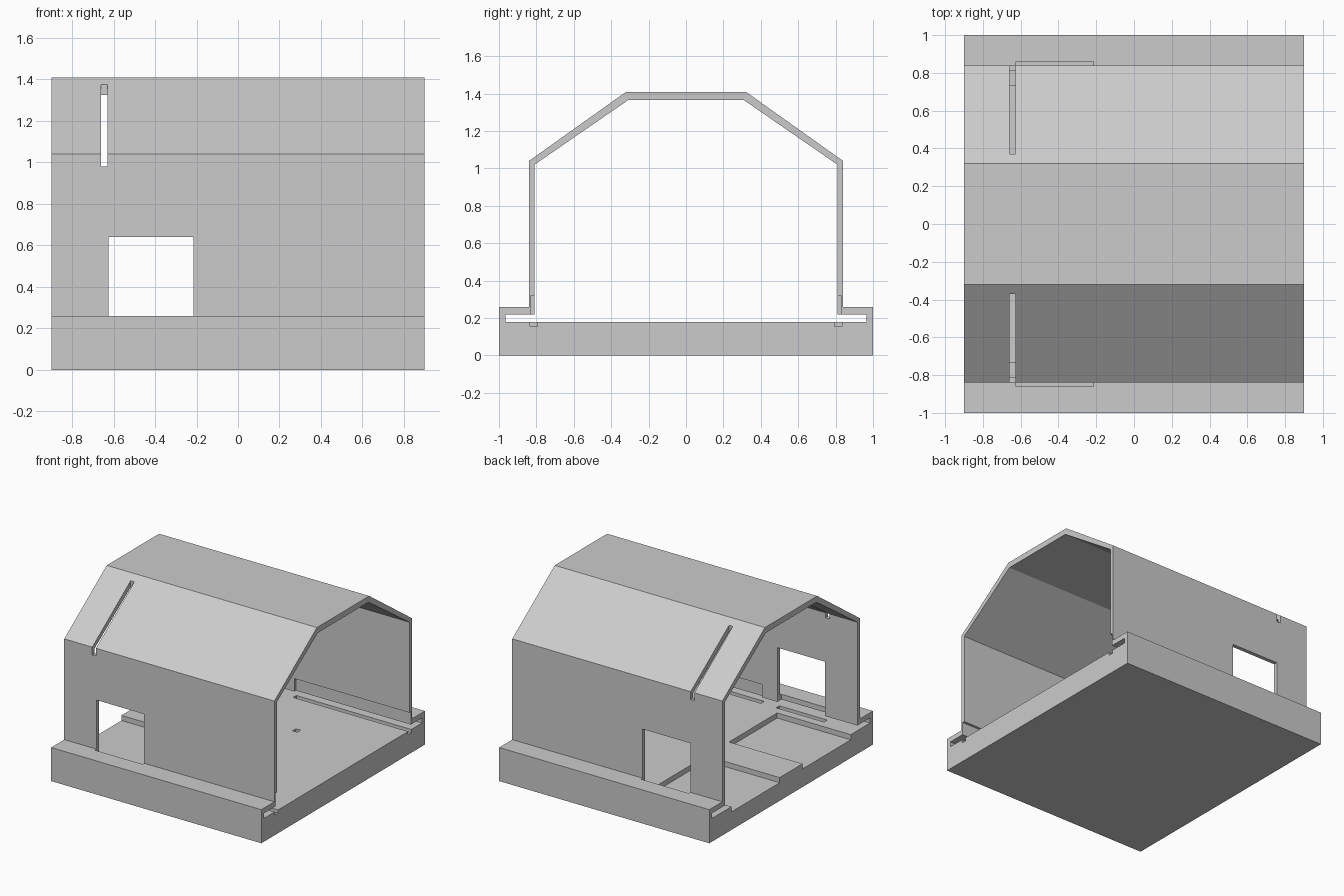
import bpy, bmesh
from mathutils import Vector

if "Cube" in bpy.data.objects:
    bpy.data.objects.remove(bpy.data.objects["Cube"])


def prism(name, half_profile, x0, x1):
    """Extrude a y-symmetric profile (right half, bottom to top) along x."""
    pts = half_profile + [(-y, z) for y, z in reversed(half_profile)]
    bm = bmesh.new()
    face = bm.faces.new([bm.verts.new((x0, y, z)) for y, z in pts])
    out = bmesh.ops.extrude_face_region(bm, geom=[face])
    moved = [g for g in out["geom"] if isinstance(g, bmesh.types.BMVert)]
    bmesh.ops.translate(bm, verts=moved, vec=Vector((x1 - x0, 0, 0)))
    bmesh.ops.recalc_face_normals(bm, faces=bm.faces)
    return make(name, bm)


def make(name, bm):
    mesh = bpy.data.meshes.new(name)
    bm.to_mesh(mesh)
    bm.free()
    ob = bpy.data.objects.new(name, mesh)
    bpy.context.collection.objects.link(ob)
    return ob


def box(name, x, y, z):
    bm = bmesh.new()
    bmesh.ops.create_cube(bm, size=1)
    for v in bm.verts:
        v.co = Vector([(r[0] + r[1]) / 2 + c * (r[1] - r[0])
                       for r, c in zip((x, y, z), v.co)])
    return make(name, bm)


def cut(target, cutter):
    """Subtract a cutter, bake the result and remove the helper."""
    cutter.hide_render = True
    mod = target.modifiers.new("cut", 'BOOLEAN')
    mod.operation = 'DIFFERENCE'
    mod.solver = 'EXACT'
    mod.object = cutter
    bpy.context.view_layer.objects.active = target
    bpy.ops.object.modifier_apply(modifier=mod.name)
    bpy.data.objects.remove(cutter)


# Body: base tray, rim, walls and gambrel roof
body = prism("house_body", [(1, 0), (1, .26), (.84, .26), (.84, 1.04), (.32, 1.41)],
             -.9, .9)

# Hollow interior with the slot under the rim
cut(body, prism("interior", [(.965, .18), (.965, .22), (.81, .22), (.81, 1.02),
                             (.31, 1.365)], -1, 1))

# Openings repeated on both sides: x, y, z ranges
openings = {
    "window": ((-.625, -.215), (.77, .86), (.20, .64)),
    "window_floor_groove": ((-.625, -.215), (.795, .835), (.155, .21)),
    "roof_slit": ((-.66, -.628), (.37, .95), (.98, 1.5)),
    "floor_pocket": ((-1, -.27), (.14, .73), (.14, .20)),
    "floor_groove": ((-.085, 1), (.795, .835), (.155, .20)),
    "wall_groove": ((-.085, 1), (.78, .829), (.21, .32)),
    "floor_hole": ((.23, .27), (.34, .38), (.155, .20)),
}
for name, (x, y, z) in openings.items():
    for side in (1, -1):
        cut(body, box(name, x, sorted((y[0] * side, y[1] * side)), z))
